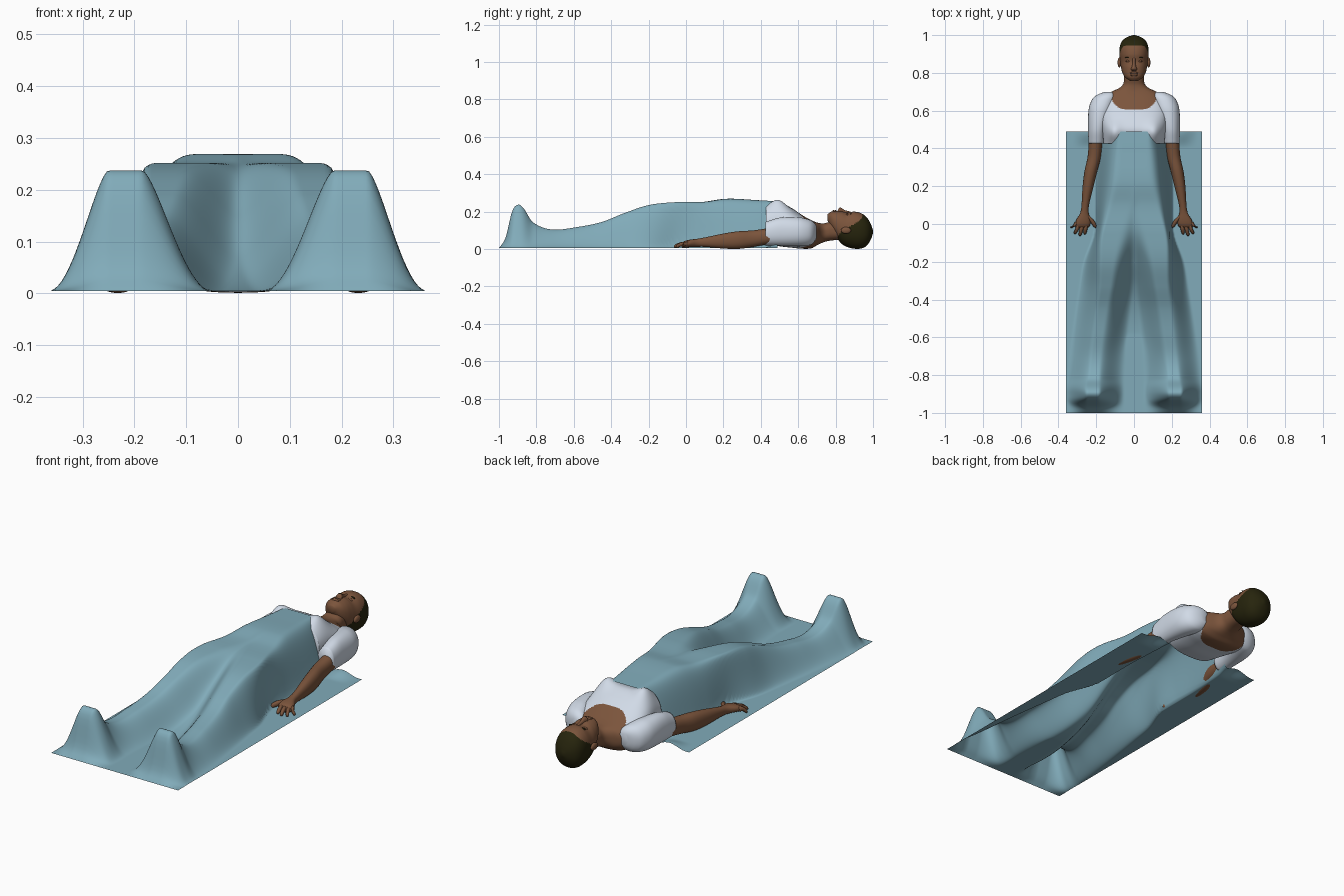
import bpy
import bmesh
from math import cos, sin, pi, exp, copysign

if "Cube" in bpy.data.objects:
    bpy.data.objects.remove(bpy.data.objects["Cube"])


def material(name, rgb):
    mat = bpy.data.materials.new(name)
    mat.use_nodes = True
    mat.diffuse_color = (*rgb, 1)
    bsdf = next(n for n in mat.node_tree.nodes if n.type == "BSDF_PRINCIPLED")
    bsdf.inputs["Base Color"].default_value = (*rgb, 1)
    bsdf.inputs["Roughness"].default_value = 0.8
    return mat


TEAL = material("teal cloth", (0.22, 0.41, 0.49))
SHIRT = material("pale shirt", (0.67, 0.74, 0.84))
SKIN = material("brown skin", (0.2, 0.09, 0.045))
HAIR = material("dark hair", (0.02, 0.018, 0.004))


def sample(rows, y):
    """Smoothly interpolate rows whose first entry is the position."""
    k = 0
    while k < len(rows) - 2 and y > rows[k + 1][0]:
        k += 1
    p, q = rows[k], rows[k + 1]
    before, after = rows[max(k - 1, 0)], rows[min(k + 2, len(rows) - 1)]
    span = q[0] - p[0]
    t = (y - p[0]) / span
    out = []
    for o, a, b, c in zip(before[1:], p[1:], q[1:], after[1:]):
        m = (b - o) / (q[0] - before[0]) * span
        n = (c - a) / (after[0] - p[0]) * span
        out.append((2*t**3 - 3*t**2 + 1) * a + (t**3 - 2*t**2 + t) * m
                   + (3*t**2 - 2*t**3) * b + (t**3 - t**2) * n)
    return out


def finish(name, bm, mats, rule=None):
    bmesh.ops.recalc_face_normals(bm, faces=bm.faces)
    for f in bm.faces:
        f.smooth = True
        if rule:
            f.material_index = rule(f.calc_center_median())
    mesh = bpy.data.meshes.new(name)
    bm.to_mesh(mesh)
    bm.free()
    for m in mats:
        mesh.materials.append(m)
    obj = bpy.data.objects.new(name, mesh)
    bpy.context.collection.objects.link(obj)
    return obj


def loft(name, rows, mats, side=1, steps=24, sides=24, power=0.9, rule=None, swell=None):
    """Rows are y, centre x, top z, bottom z, half width."""
    rows = sorted(rows)
    bm = bmesh.new()
    rings = []
    for s in range(steps + 1):
        y = rows[0][0] + (rows[-1][0] - rows[0][0]) * s / steps
        x, top, low, half = sample(rows, y)
        half = max(half, 0.002)
        ring = []
        for k in range(sides):
            c, d = cos(2 * pi * k / sides), sin(2 * pi * k / sides)
            c, d = copysign(abs(c) ** power, c), copysign(abs(d) ** power, d)
            z = max((top + low) / 2 + d * (top - low) / 2, 0)
            if swell and d > 0:
                z += d * swell(abs(c * half), y)
            ring.append(bm.verts.new((side * (x + c * half), y, z)))
        rings.append(ring)
    for a, b in zip(rings, rings[1:]):
        for k in range(sides):
            j = (k + 1) % sides
            bm.faces.new((a[k], a[j], b[j], b[k]))
    bm.faces.new(rings[0])
    bm.faces.new(rings[-1])
    return finish(name, bm, mats, rule)


def ellipsoid(name, centre, radii, mat):
    bm = bmesh.new()
    bmesh.ops.create_uvsphere(bm, u_segments=20, v_segments=12, radius=1)
    for v in bm.verts:
        v.co = [c + r * p for c, r, p in zip(centre, radii, v.co)]
    return finish(name, bm, [mat])


def ease(t):
    t = min(max(t, 0), 1)
    return t * t * (3 - 2 * t)


def hang(t, fullness):
    """Fall from one to zero; more fullness gives a rounder shoulder."""
    return 1 - ease(max(t, 0) ** fullness)


# Blanket: y, crest height, middle height, then inner foot, inner crest,
# outer crest and outer foot of the slope from the centre line, and fullness
drape = [
    (-1, 0, 0, .05, .19, .25, .36, .8),
    (-.965, .055, 0, .05, .19, .25, .36, .8),
    (-.93, .195, 0, .05, .19, .25, .365, .8),
    (-.9, .232, 0, .05, .185, .25, .365, .8),
    (-.87, .215, 0, .05, .185, .25, .365, .8),
    (-.82, .14, 0, .05, .185, .24, .36, .8),
    (-.72, .1, 0, .045, .18, .225, .35, .9),
    (-.58, .113, 0, .03, .165, .205, .33, 1),
    (-.45, .14, .02, .015, .145, .19, .31, 1),
    (-.33, .187, .065, 0, .125, .175, .29, 1),
    (-.2, .23, .145, 0, .11, .17, .265, 1.2),
    (-.05, .246, .225, 0, .09, .16, .21, 1.8),
    (.1, .248, .248, 0, .05, .1, .208, 2.2),
    (.22, .264, .264, 0, .05, .06, .208, 2.2),
    (.39, .256, .256, 0, .05, .06, .2, 1.7),
    (.49, .25, .25, 0, .05, .08, .19, 1),
]
bm = bmesh.new()
bmesh.ops.create_grid(bm, x_segments=108, y_segments=180, size=1)
for v in bm.verts:
    x, y = v.co.x * 0.36, -0.255 + v.co.y * 0.745
    crest, mid, i, a, b, e, fullness = sample(drape, y)
    r = abs(x)
    if r < a:
        z = mid + (crest - mid) * hang((a - r) / (a - i), fullness)
    else:
        z = crest * hang((r - b) / (e - b), fullness)
    lift = 0.02 * ease((y - 0.4) / 0.09) * (1 - ease(abs(r - 0.25) / 0.09))
    v.co = (x, y, 0.005 + max(z, 0) + lift)
finish("blanket", bm, [TEAL])

# Torso and neck, with a full chest and a round neckline
torso = [
    (.427, 0, .228, .03, .16), (.5, 0, .246, .015, .168), (.56, 0, .222, .008, .175),
    (.62, 0, .182, .002, .175), (.67, 0, .154, .004, .16), (.7, 0, .142, .02, .12),
    (.72, 0, .138, .03, .078), (.74, 0, .138, .038, .058), (.77, 0, .145, .045, .053),
    (.82, 0, .145, .05, .05),
]
loft("torso", torso, [SHIRT, SKIN], steps=130, sides=144, power=.82,
     rule=lambda c: int(c.y > .605 + .09 * (abs(c.x) / .135) ** 4),
     swell=lambda x, y: .042 * exp(-((x - .115) / .045) ** 2 - ((y - .48) / .06) ** 2))

# Head, with the hairline running from forehead to nape
head = [
    (.756, 0, .185, .155, .018), (.775, 0, .2, .11, .045), (.8, 0, .203, .07, .061),
    (.83, 0, .202, .03, .069), (.86, 0, .195, .012, .073), (.9, 0, .2, .002, .077),
    (.94, 0, .19, .004, .075), (.97, 0, .165, .022, .062), (.99, 0, .13, .055, .036),
    (1, 0, .1, .085, .006),
]
loft("head", head, [SKIN, HAIR], steps=100, sides=80,
     rule=lambda c: int(c.y > .81 + .135 * ease((c.z - .06) / .12)))

# Face
nose = [(.808, 0, .2, .18, .01), (.818, 0, .219, .18, .017),
        (.828, 0, .221, .18, .013), (.85, 0, .208, .18, .008), (.88, 0, .2, .18, .008)]
loft("nose", nose, [SKIN])
for label, z, y in (("upper_lip", .202, .799), ("lower_lip", .202, .789)):
    ellipsoid(label, (0, y, z), (.022, .006, .006), SKIN)

hand = [(.33, -.022), (.312, -.054), (.286, -.064), (.26, -.055)]
for label, side in (("left", 1), ("right", -1)):
    ellipsoid(label + "_eyelid", (side * .03, .862, .181), (.014, .007, .011), SKIN)
    ellipsoid(label + "_eyebrow", (side * .031, .881, .188), (.017, .003, .006), HAIR)
    ellipsoid(label + "_ear", (side * .077, .855, .1), (.01, .027, .018), SKIN)

    # Sleeve and shoulder
    loft(label + "_sleeve", [
        (.425, .198, .145, .02, .043), (.5, .194, .168, .018, .049), (.6, .178, .17, .015, .063),
        (.65, .163, .16, .018, .064), (.68, .148, .147, .03, .055),
        (.698, .135, .125, .06, .025)], [SHIRT], side, sides=40)

    # Arm down to the palm
    loft(label + "_arm", [
        (.46, .203, .115, .03, .036), (.36, .21, .1, .012, .035), (.28, .228, .095, .001, .034),
        (.2, .243, .083, .003, .029), (.1, .258, .062, .012, .02), (.06, .262, .055, .012, .022),
        (.02, .268, .05, .01, .038), (-.01, .274, .042, .008, .04),
        (-.022, .277, .032, .01, .03)], [SKIN], side, steps=36)

    # Fingers and thumb
    for n, (x, y) in enumerate(hand):
        root = .275 + (x - .29) * .7
        loft(f"{label}_finger_{n + 1}", [
            (.01, root, .04, .016, .011), (y / 2, (root + x) / 2, .036, .014, .01),
            (y + .006, x, .024, .006, .008), (y, x, .018, .01, .003)], [SKIN], side, 10, 12)
    loft(label + "_thumb", [
        (.045, .25, .046, .018, .014), (.015, .222, .042, .016, .013),
        (-.012, .207, .034, .012, .009), (-.02, .204, .026, .016, .003)], [SKIN], side, 10, 12)
